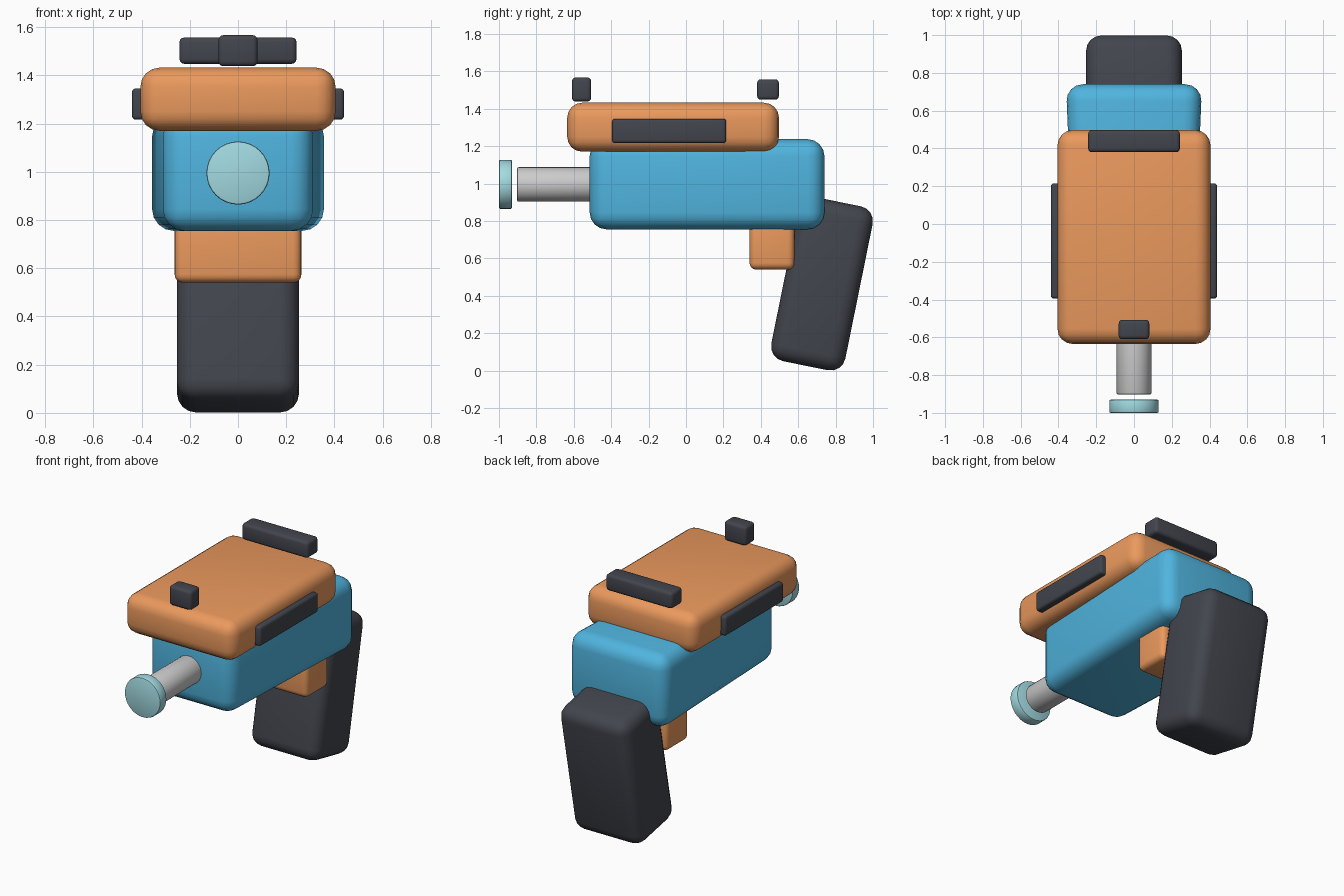
import bpy, bmesh, math
from mathutils import Matrix

if "Cube" in bpy.data.objects:
    bpy.data.objects.remove(bpy.data.objects["Cube"])


def material(name, rgb):
    m = bpy.data.materials.new(name)
    m.diffuse_color = (*rgb, 1)
    m.use_nodes = True
    m.node_tree.nodes["Principled BSDF"].inputs["Base Color"].default_value = m.diffuse_color
    return m


BLUE = material("blue", (0.08, 0.46, 0.74))
ORANGE = material("orange", (0.83, 0.32, 0.11))
DARK = material("dark", (0.055, 0.06, 0.075))
TEAL = material("pale_teal", (0.36, 0.70, 0.75))


def finish(bm, name, mat):
    mesh = bpy.data.meshes.new(name)
    bm.to_mesh(mesh)
    bm.free()
    obj = bpy.data.objects.new(name, mesh)
    bpy.context.collection.objects.link(obj)
    if mat:
        mesh.materials.append(mat)
    bpy.ops.object.select_all(action='DESELECT')
    bpy.context.view_layer.objects.active = obj
    obj.select_set(True)
    bpy.ops.object.shade_smooth_by_angle(angle=math.radians(40))
    return obj


def rounded_box(name, xs, ys, zs, radius, mat, segments=4, front_scale=1.0):
    """Box between the given ranges; front_scale narrows its -y end."""
    bm = bmesh.new()
    bmesh.ops.create_cube(bm, size=1)
    ranges = (xs, ys, zs)
    for v in bm.verts:
        front = v.co.y < 0
        for i, (lo, hi) in enumerate(ranges):
            v.co[i] = hi if v.co[i] > 0 else lo
        if front:
            v.co.x *= front_scale
    bmesh.ops.bevel(bm, geom=bm.edges[:], offset=radius, segments=segments,
                    profile=0.5, affect='EDGES', clamp_overlap=True)
    return finish(bm, name, mat)


def rod(name, radius, y0, y1, z, mat, bevel=0.008):
    """Cylinder along y with lightly eased rims."""
    bm = bmesh.new()
    bmesh.ops.create_cone(bm, cap_ends=True, segments=32, radius1=radius,
                          radius2=radius, depth=y1 - y0)
    rims = [e for e in bm.edges if abs(e.verts[0].co.z - e.verts[1].co.z) < 1e-5]
    bmesh.ops.bevel(bm, geom=rims, offset=bevel, segments=2, profile=0.5,
                    affect='EDGES')
    bm.transform(Matrix.Translation((0, (y0 + y1) / 2, z))
                 @ Matrix.Rotation(math.pi / 2, 4, 'X'))
    return finish(bm, name, mat)


# Main body, narrower toward the front, and the slide on top
rounded_box("body", (-0.36, 0.36), (-0.515, 0.74), (0.755, 1.237), 0.09, BLUE,
            front_scale=0.855)
rounded_box("slide", (-0.405, 0.405), (-0.635, 0.497), (1.17, 1.432), 0.08, ORANGE)

# Raked grip
grip = rounded_box("grip", (-0.253, 0.253), (-0.202, 0.202), (-0.447, 0.447),
                   0.08, DARK)
grip.data.transform(Matrix.Translation((0, 0.727, 0.464))
                    @ Matrix.Rotation(-0.2, 4, 'X'))

# Trigger block
rounded_box("trigger_block", (-0.263, 0.263), (0.34, 0.58), (0.54, 0.82), 0.035, ORANGE)

# Barrel and the disc at its tip
rod("barrel", 0.092, -0.903, -0.40, 0.995, None)
rod("muzzle_disc", 0.131, -1.0, -0.93, 0.995, TEAL)

# Sights
rounded_box("front_sight", (-0.081, 0.081), (-0.61, -0.507), (1.438, 1.567), 0.02, DARK, 3)
rounded_box("rear_sight", (-0.243, 0.243), (0.38, 0.497), (1.448, 1.557), 0.02, DARK, 3)

# Side panels on the slide
for side, label in ((-1, "left"), (1, "right")):
    xs = sorted((side * 0.36, side * 0.44))
    rounded_box(f"side_panel_{label}", xs, (-0.395, 0.215), (1.216, 1.346), 0.016, DARK, 3)
